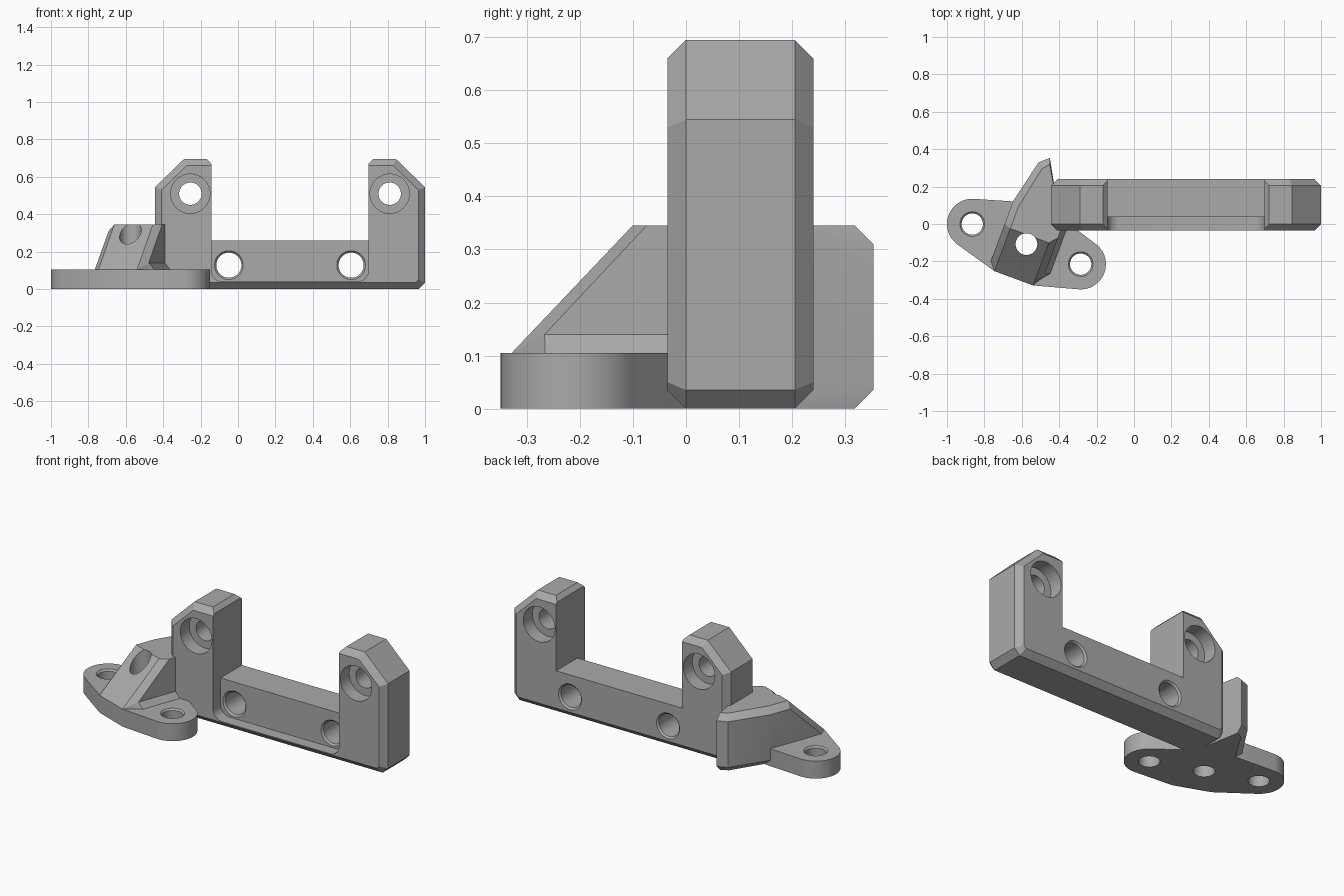
import bpy, bmesh, math
from mathutils import Vector, Matrix

cube = bpy.data.objects.get("Cube")
if cube:
    bpy.data.objects.remove(cube)

grey = bpy.data.materials.new("plain grey")
grey.use_nodes = True
COLOUR = (0.4, 0.4, 0.4, 1)
grey.diffuse_color = COLOUR
grey.node_tree.nodes["Principled BSDF"].inputs["Base Color"].default_value = COLOUR


def make(name, bm):
    bmesh.ops.recalc_face_normals(bm, faces=bm.faces[:])
    mesh = bpy.data.meshes.new(name)
    bm.to_mesh(mesh)
    bm.free()
    mesh.materials.append(grey)
    ob = bpy.data.objects.new(name, mesh)
    bpy.context.collection.objects.link(ob)
    return ob


def loft(name, rings):
    """Skin a stack of equal-length rings and cap both ends."""
    bm = bmesh.new()
    loops = [[bm.verts.new(p) for p in ring] for ring in rings]
    for a, b in zip(loops, loops[1:]):
        for i in range(len(a)):
            j = (i + 1) % len(a)
            bm.faces.new((a[i], a[j], b[j], b[i]))
    bm.faces.new(loops[0])
    bm.faces.new(loops[-1])
    return make(name, bm)


def hull(name, points):
    bm = bmesh.new()
    for p in points:
        bm.verts.new(p)
    res = bmesh.ops.convex_hull(bm, input=bm.verts[:])
    spare = {g for g in res["geom_interior"] if isinstance(g, bmesh.types.BMVert)}
    bmesh.ops.delete(bm, geom=list(spare), context="VERTS")
    bmesh.ops.dissolve_limit(bm, angle_limit=0.01, verts=bm.verts[:], edges=bm.edges[:])
    return make(name, bm)


def combine(target, other, operation="DIFFERENCE"):
    other.hide_render = True
    mod = target.modifiers.new("combine", "BOOLEAN")
    mod.operation, mod.object, mod.solver = operation, other, "EXACT"
    bpy.context.view_layer.objects.active = target
    bpy.ops.object.modifier_apply(modifier=mod.name)
    bpy.data.objects.remove(other)


def drill(target, centre, axis, steps, sides=48):
    """Cut a turned hole; steps are (distance along axis, radius)."""
    rings = []
    for t, r in steps:
        ring = []
        for i in range(sides):
            a = math.tau * i / sides
            c, s = r * math.cos(a), r * math.sin(a)
            off = Vector((c, t, s)) if axis == "Y" else Vector((c, s, t))
            ring.append(Vector(centre) + off)
        rings.append(ring)
    combine(target, loft("hole_cutter", rings))


# Bracket body: bevelled outline lofted from front to back
MID, FRONT, BACK, BEV = 0.278, -0.035, 0.24, 0.035
full = [(0.687, 0), (0.722, BEV), (0.722, 0.545), (0.567, 0.695)]
small = [(0.672, BEV), (0.687, 0.05), (0.687, 0.53), (0.552, 0.66)]


def section(half, y):
    right = [(MID + x, y, z) for x, z in half]
    left = [(MID - x, y, z) for x, z in reversed(half)]
    return right + left


body = loft("bracket_body", [section(small, FRONT), section(full, 0),
                             section(full, BACK - BEV), section(small, BACK)])

# Gap between the posts, flared at the top
GAP = 0.42
gap = [(GAP, 0.26), (GAP, 0.67), (GAP + 0.06, 0.73)]
combine(body, loft("gap_cutter", [section(gap, -0.5), section(gap, 0.5)]))

# Shallow pocket in the front of the crossbar with rounded lower corners
R = 0.06
pocket = [(GAP - R + R * math.sin(a), 0.04 + R - R * math.cos(a))
          for a in [math.pi / 2 * i / 8 for i in range(9)]] + [(GAP, 0.3)]
combine(body, loft("pocket_cutter", [section(pocket, -0.5), section(pocket, 0.037)]))

# Mirrored holes: counterbored in the posts, lightly countersunk in the crossbar
for side in (-1, 1):
    drill(body, (MID + side * 0.533, 0, 0.51), "Y",
          [(-0.2, 0.105), (0.05, 0.105), (0.05, 0.06),
           (0.155, 0.06), (0.155, 0.105), (0.4, 0.105)])
    drill(body, (MID + side * 0.327, 0, 0.128), "Y",
          [(-0.2, 0.077), (0.037, 0.077), (0.047, 0.067),
           (0.23, 0.067), (0.24, 0.077), (0.4, 0.077)])

# Foot frame: u runs along the foot, v runs back towards the bracket
CENTRE = Vector((-0.575, -0.1075, 0))
frame = Matrix.Translation(CENTRE) @ Matrix.Rotation(math.radians(-20.3), 4, "Z")


def foot(u, v, z):
    return frame @ Vector((u, v, z))


# Foot plate: two round lugs hulled with a wider middle
LUG, LUG_R, PLATE = 0.309, 0.135, 0.105
points = []
for z in (0, PLATE):
    for side in (-1, 1):
        points += [foot(side * 0.11, v, z) for v in (-0.195, 0.2)]
        for i in range(64):
            a = math.tau * i / 64
            points.append(foot(side * LUG + LUG_R * math.cos(a), LUG_R * math.sin(a), z))
plate = hull("foot_plate", points)

# Sloped gusset joining the plate to the side of the bracket, with its rear fin
TOP = 0.345
points = [foot(s * 0.11, -0.195, z) for s in (-1, 1) for z in (0, PLATE)]
points += [foot(s * 0.11, 0.048, TOP) for s in (-1, 1)]
points += [foot(s * 0.147, -0.115, 0.14) for s in (-1, 1)]
points += [foot(0.147, v, z) for v, z in ((-0.15, 0.02), (0.09, TOP), (0.14, TOP), (0.14, 0))]
points += [foot(-0.147, v, z) for v, z in
           ((-0.15, PLATE), (0.06, TOP - BEV), (0.19, TOP - BEV), (0.19, BEV))]
points += [foot(-0.11, 0.17, z) for z in (0, TOP)]
for z, inset in ((0, BEV), (BEV, 0), (TOP - BEV, 0), (TOP, BEV)):
    points += [Vector((-0.51 + inset * 0.5, 0.33 - inset, z)),
               Vector((-0.45, 0.353 - inset, z)), Vector((-0.44, 0.2, z))]
gusset = hull("gusset", points)

# Small sloped fillet between gusset and plate
fillet = hull("gusset_fillet", [foot(u, v, z) for u, v, z in (
    (0.1, -0.115, 0.14), (0.147, -0.115, 0.14), (0.147, 0.15, 0.14), (0.1, 0.15, 0.14),
    (0.11, -0.19, 0.09), (0.185, -0.1, 0.09), (0.185, 0.15, 0.09), (0.1, 0.15, 0.09))])

combine(plate, gusset, "UNION")
combine(plate, fillet, "UNION")
plate.name = "angled_foot"

# Vertical screw holes in both lugs and through the slope
for u in (-LUG, 0, LUG):
    top = 0.5 if u == 0 else PLATE
    steps = [(-0.1, 0.058), (0.5, 0.058)] if u == 0 else [
        (-0.1, 0.057), (PLATE - 0.01, 0.057), (PLATE, 0.066), (0.5, 0.066)]
    drill(plate, foot(u, 0, 0), "Z", steps)

# Smooth round walls, keep bevels crisp
for ob in (body, plate):
    bpy.ops.object.select_all(action="DESELECT")
    ob.select_set(True)
    bpy.context.view_layer.objects.active = ob
    bpy.ops.object.shade_smooth_by_angle(angle=math.radians(20))
